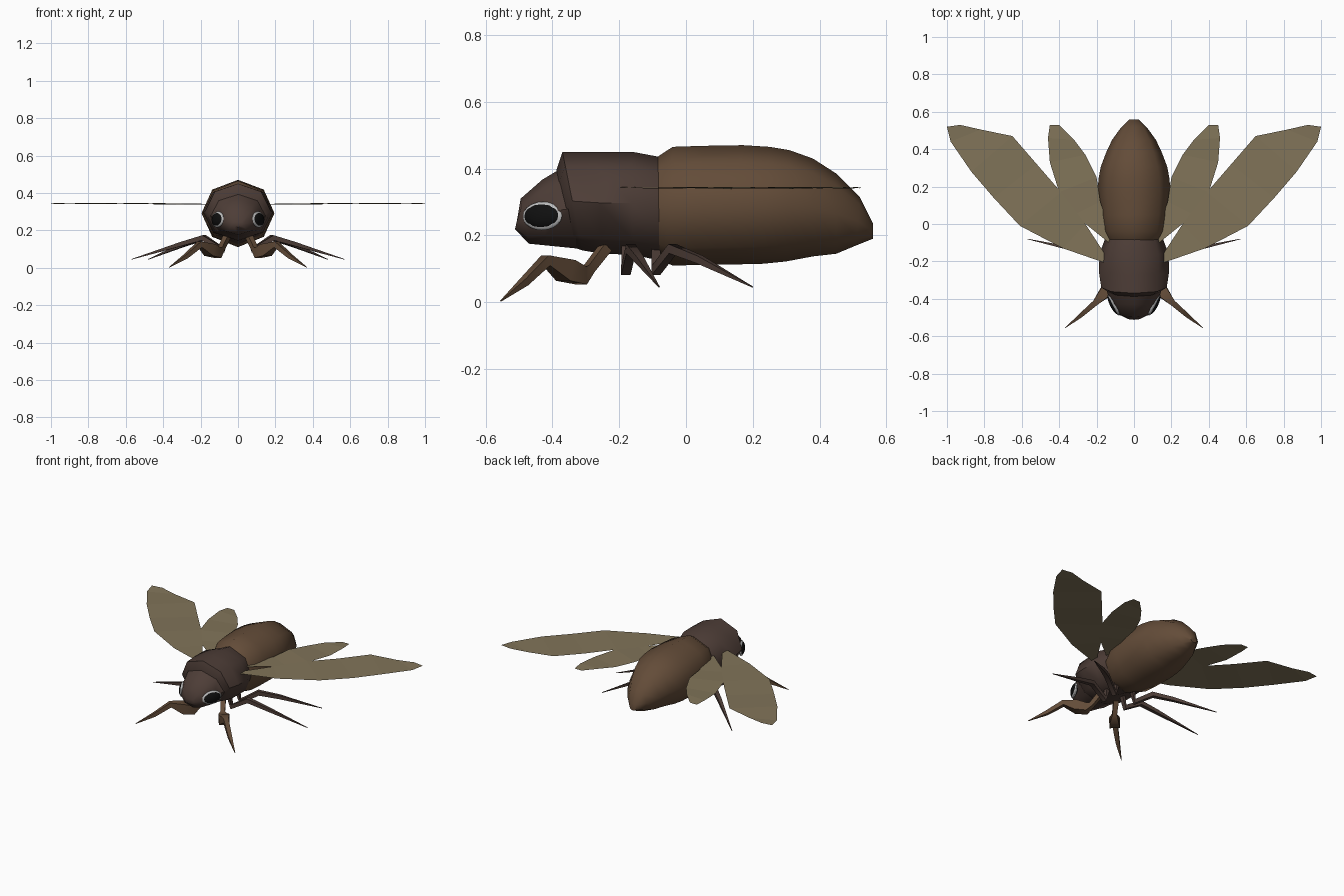
import bpy, bmesh, math
from mathutils import Vector, Matrix

if "Cube" in bpy.data.objects:
    bpy.data.objects.remove(bpy.data.objects["Cube"])


def material(name, rgb):
    m = bpy.data.materials.new(name)
    m.diffuse_color = (*rgb, 1)
    m.use_nodes = True
    m.node_tree.nodes["Principled BSDF"].inputs["Base Color"].default_value = m.diffuse_color
    return m


DARK = material("dark_brown", (0.075, 0.047, 0.038))
BROWN = material("brown", (0.125, 0.072, 0.04))
WING = material("wing_tan", (0.22, 0.175, 0.10))
BLACK = material("eye_black", (0.005, 0.005, 0.005))
RIM = material("eye_rim", (0.5, 0.5, 0.5))


def finish(name, bm, mat, angle=None, closed=True):
    if closed:
        bmesh.ops.recalc_face_normals(bm, faces=bm.faces)
    me = bpy.data.meshes.new(name)
    bm.to_mesh(me)
    bm.free()
    me.materials.append(mat)
    ob = bpy.data.objects.new(name, me)
    bpy.context.collection.objects.link(ob)
    if angle:
        bpy.ops.object.select_all(action='DESELECT')
        ob.select_set(True)
        bpy.context.view_layer.objects.active = ob
        bpy.ops.object.shade_smooth_by_angle(angle=math.radians(angle))
    return ob


def skin(name, rings, mat, angle):
    """Bridge rings of equal point count and cap both ends."""
    bm = bmesh.new()
    vs = [[bm.verts.new(p) for p in r] for r in rings]
    n = len(vs[0])
    for a, b in zip(vs, vs[1:]):
        for i in range(n):
            j = (i + 1) % n
            bm.faces.new((a[i], a[j], b[j], b[i]))
    bm.faces.new(vs[0])
    bm.faces.new(vs[-1])
    return finish(name, bm, mat, angle)


def body(name, sections, mat):
    """Octagonal loft; section = top y, top z, bottom y, bottom z, half width."""
    rings = []
    for ty, tz, by, bz, w in sections:
        ring = []
        for k in range(8):
            a = k * math.pi / 4
            t = (1 + math.cos(a)) / 2
            ring.append((w * math.sin(a), by + (ty - by) * t, bz + (tz - bz) * t))
        rings.append(ring)
    return skin(name, rings, mat, 50)


def leg(name, pts, s, mat):
    """Four-sided tapering tube; point = x, y, z, radius."""
    P = [Vector((s * x, y, z)) for x, y, z, r in pts]
    rings = []
    for i, p in enumerate(P):
        d = P[min(i + 1, len(P) - 1)] - P[max(i - 1, 0)]
        side = d.cross(Vector((0, 0, 1))).normalized()
        up = side.cross(d).normalized()
        r = pts[i][3]
        rings.append([p + (side * math.cos(a) + up * math.sin(a)) * r
                      for a in (math.pi / 4 + k * math.pi / 2 for k in range(4))])
    return skin(name, rings, mat, 60)


def wing(name, lead, trail, s, z):
    """Thin sheet made of strips between leading and trailing edges."""
    bm = bmesh.new()
    rows = []
    for i, (a, b) in enumerate(zip(lead, trail)):
        dz = 0.002 * (-1) ** i
        rows.append([bm.verts.new((s * x, y, z + dz)) for x, y in (a, b)])
    for r, q in zip(rows, rows[1:]):
        f = [r[0], q[0], q[1], r[1]]
        bm.faces.new(f if s > 0 else f[::-1])
    return finish(name, bm, WING, closed=False)


def eye(name, scale, s, mat):
    bm = bmesh.new()
    bmesh.ops.create_uvsphere(bm, u_segments=16, v_segments=10, radius=1)
    m = (Matrix.Translation((s * 0.108, -0.43, 0.258))
         @ Matrix.Rotation(s * math.radians(-27), 4, 'Z')
         @ Matrix.Rotation(s * math.radians(-5), 4, 'Y')
         @ Matrix.Diagonal((*scale, 1)))
    bm.transform(m)
    return finish(name, bm, mat, 60)


# Body
body("head", [(-.375, .40, -.32, .16, .15), (-.43, .367, -.42, .17, .122),
              (-.495, .31, -.47, .175, .085), (-.505, .25, -.512, .218, .03)], DARK)
body("thorax", [(-.388, .395, -.335, .163, .14), (-.37, .45, -.31, .155, .175),
                (-.27, .45, -.25, .145, .187), (-.16, .45, -.16, .142, .185),
                (-.08, .435, -.08, .125, .155)], DARK)
body("abdomen", [(-.09, .432, -.09, .13, .152), (-.04, .465, -.04, .11, .175),
                 (.05, .468, .04, .111, .187), (.17, .47, .15, .113, .195),
                 (.25, .465, .23, .115, .19), (.31, .455, .30, .122, .178),
                 (.38, .43, .38, .137, .15), (.45, .385, .45, .145, .117),
                 (.52, .315, .51, .17, .07), (.56, .235, .56, .19, .025)], BROWN)

# Paired parts
FORE_LEAD = [(.12, -.22), (.38, -.13), (.61, -.01), (.75, .14), (.87, .28), (.98, .44), (1, .52)]
FORE_TRAIL = [(.13, -.2), (.26, 0), (.39, .17), (.52, .32), (.65, .47), (.82, .505), (.93, .53)]
HIND_LEAD = [(.11, -.12), (.32, .05), (.40, .17), (.45, .33), (.46, .46), (.45, .53)]
HIND_TRAIL = [(.11, -.1), (.18, .12), (.20, .25), (.26, .37), (.32, .45), (.40, .53)]
FRONT_LEG = [(.06, -.24, .165, .022), (.09, -.29, .10, .02), (.11, -.315, .08, .038),
             (.15, -.36, .095, .046), (.205, -.42, .125, .022), (.28, -.485, .06, .016),
             (.367, -.555, .003, .002)]
MID_LEG = [(.06, -.18, .17, .018), (.08, -.18, .095, .02), (.19, -.165, .16, .02),
           (.3, -.14, .128, .016), (.57, -.08, .045, .002)]
HIND_LEG = [(.06, -.09, .17, .018), (.08, -.09, .095, .02), (.18, -.04, .16, .02),
            (.28, .04, .128, .016), (.48, .2, .045, .002)]

for s, side in ((1, "right"), (-1, "left")):
    wing(f"{side}_forewing", FORE_LEAD, FORE_TRAIL, s, .343)
    wing(f"{side}_hindwing", HIND_LEAD, HIND_TRAIL, s, .341)
    leg(f"{side}_front_leg", FRONT_LEG, s, BROWN)
    leg(f"{side}_middle_leg", MID_LEG, s, DARK)
    leg(f"{side}_hind_leg", HIND_LEG, s, DARK)
    eye(f"{side}_eye_rim", (.015, .066, .043), s, RIM)
    eye(f"{side}_eye", (.021, .061, .038), s, BLACK)
